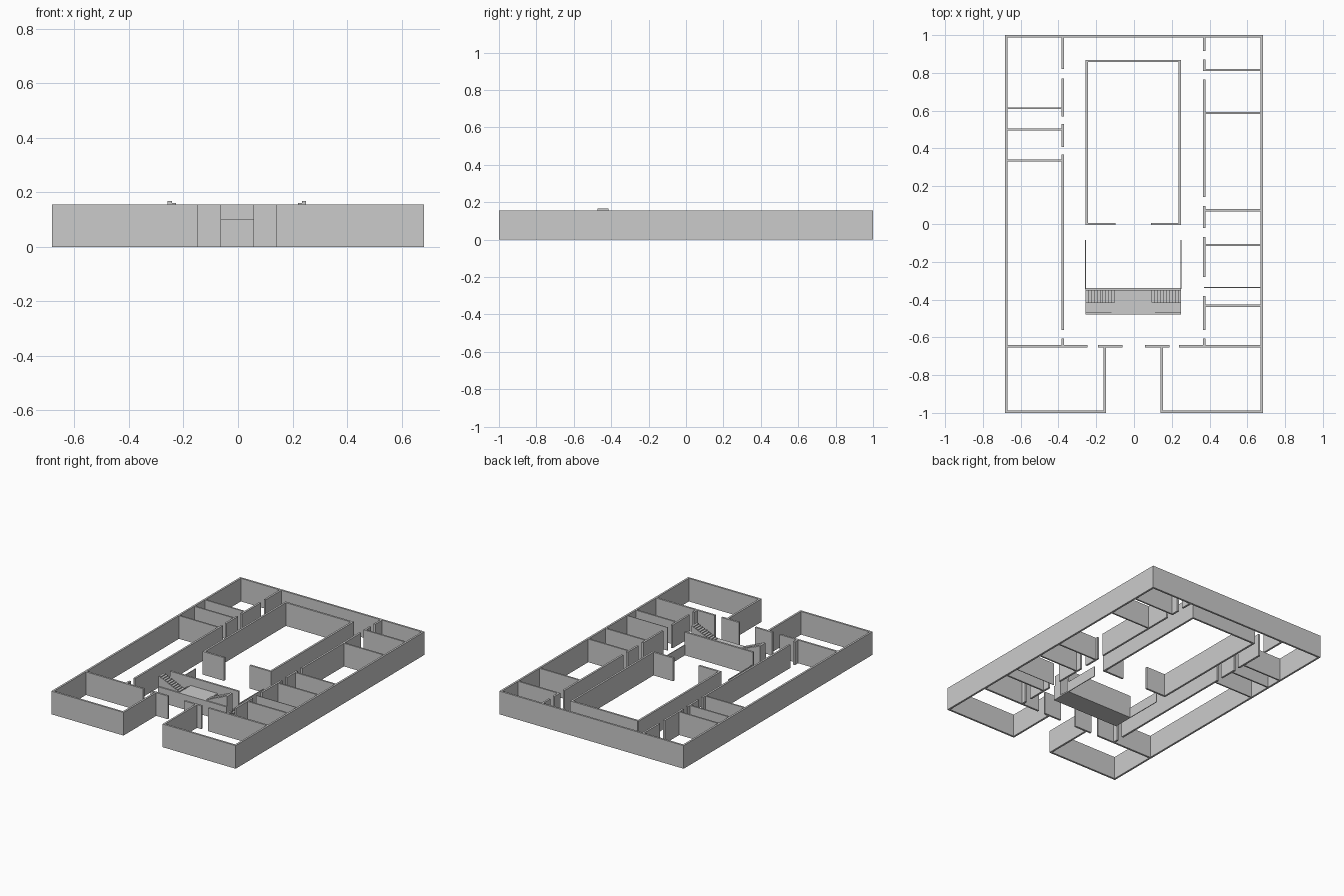
import bpy, bmesh
from mathutils import Matrix, Vector

if "Cube" in bpy.data.objects:
    bpy.data.objects.remove(bpy.data.objects["Cube"])

H = 0.155   # wall height
T = 0.013   # wall thickness
CX = -0.004  # axis of courtyard, entrance and stair


def boxes(name, items):
    """One object made of boxes given as (x0, x1, y0, y1, z0, z1)."""
    bm = bmesh.new()
    for x0, x1, y0, y1, z0, z1 in items:
        c = Vector(((x0 + x1) / 2, (y0 + y1) / 2, (z0 + z1) / 2))
        s = Matrix.Diagonal((abs(x1 - x0), abs(y1 - y0), abs(z1 - z0), 1))
        bmesh.ops.create_cube(bm, size=1, matrix=Matrix.Translation(c) @ s)
    me = bpy.data.meshes.new(name)
    bm.to_mesh(me)
    bm.free()
    ob = bpy.data.objects.new(name, me)
    bpy.context.collection.objects.link(ob)
    return ob


def wall_x(y, x0, x1, t=T, h=H):
    return (x0, x1, y - t / 2, y + t / 2, 0, h)


def wall_y(x, y0, y1, t=T, h=H):
    return (x - t / 2, x + t / 2, y0, y1, 0, h)


W, E = 0.683, T / 2
# Outer shell, with recessed entrance
boxes("outer_walls", [
    wall_y(-W + E, -1, 1), wall_y(W - E, -1, 1),
    wall_x(1 - E, -W + T, W - T),
    wall_x(-1 + E, -W + T, CX - 0.145), wall_x(-1 + E, CX + 0.145 + T / 2, W - T),
])
boxes("entrance_side_walls", [wall_y(CX + s * 0.151, -1, -0.651) for s in (-1, 1)])

# Cross wall behind the entrance, with three door gaps
boxes("entrance_cross_wall", [wall_x(-0.647, a, b) for a, b in
      ((-W + T, -0.245), (-0.19, -0.062), (0.057, 0.187), (0.237, W - T))])

# Corridor walls with door gaps
boxes("left_corridor_wall", [wall_y(-0.376, a, b) for a, b in
      ((0.82, 0.987), (0.57, 0.77), (0.407, 0.53), (-0.56, 0.367), (-0.647, -0.607))])
boxes("right_corridor_wall", [wall_y(0.371, a, b) for a, b in
      ((0.915, 0.987), (0.81, 0.87), (0.143, 0.765), (-0.02, 0.095),
       (-0.28, -0.07), (-0.56, -0.38), (-0.647, -0.607))])

# Room partitions
boxes("left_partitions", [wall_x(y, -W + T, -0.376, 0.01) for y in (0.613, 0.5, 0.337)])
boxes("right_partitions", [wall_x(y, 0.371, W - T, 0.004 if y == -0.336 else 0.011)
      for y in (0.815, 0.587, 0.073, -0.112, -0.336, -0.433)])

# Courtyard enclosure, open in the middle of its front
boxes("courtyard_walls", [
    wall_y(CX - 0.247, -0.005, 0.869), wall_y(CX + 0.247, -0.005, 0.869),
    wall_x(0.863, CX - 0.247, CX + 0.247),
    wall_x(0, CX - 0.253, CX - 0.095), wall_x(0, CX + 0.095, CX + 0.253),
])

# Stair block: base, landing, front and back walls
LZ, LX, SX, N = 0.1, 0.1, 0.254, 10
boxes("stair_back_wall", [wall_x(-0.346, CX - SX, CX + SX)])
boxes("stair_front_wall", [wall_x(-0.475, CX - SX, CX + SX, 0.01, LZ)])
boxes("stair_landing", [(CX - LX, CX + LX, -0.47, -0.352, 0, LZ)])

# Mirrored dog-leg flights: lower rises inward, upper rises outward
run = (SX - LX) / N
for side, s in (("left", -1), ("right", 1)):
    lower, upper = [], []
    for i in range(N):
        a, b = sorted((CX + s * (LX + i * run), CX + s * (LX + (i + 1) * run)))
        lower.append((a, b, -0.415, -0.352, 0, LZ * (N - i) / (N + 1)))
        upper.append((a, b, -0.472, -0.415, 0, LZ + 0.0067 * (i + 1)))
    boxes(side + "_lower_flight", lower)
    boxes(side + "_upper_flight", upper)
    # Low thin screen between stair and courtyard
    boxes(side + "_low_screen", [wall_y(CX + s * 0.252, -0.345, -0.085, 0.005, 0.07)])
